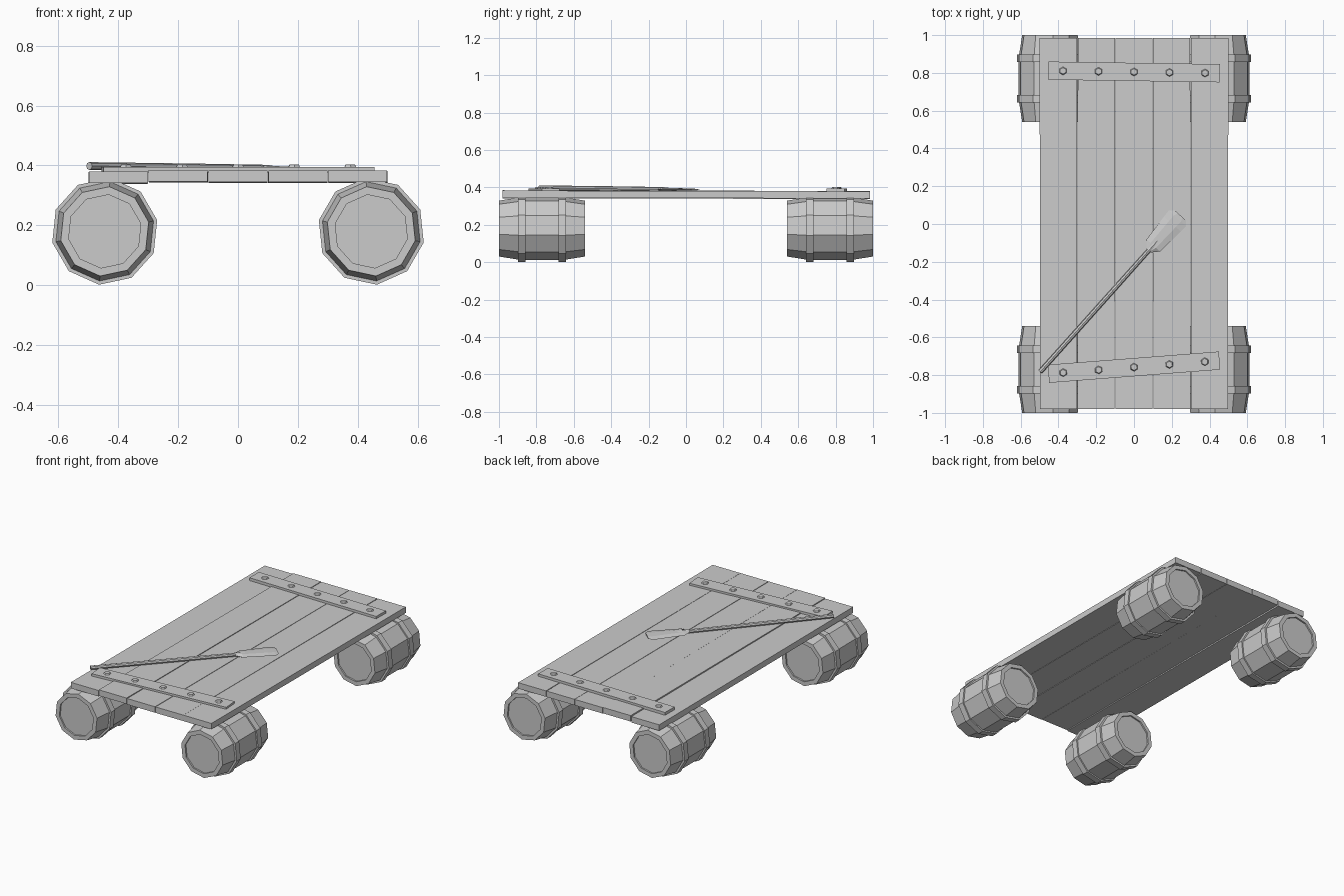
import bpy, bmesh, math
from mathutils import Matrix

if "Cube" in bpy.data.objects:
    bpy.data.objects.remove(bpy.data.objects["Cube"], do_unlink=True)

# single plain grey
GREY = (0.6, 0.6, 0.6, 1)
mat = bpy.data.materials.new("plain_grey")
mat.use_nodes = True
mat.diffuse_color = GREY
mat.node_tree.nodes["Principled BSDF"].inputs["Base Color"].default_value = GREY


def finish(name, bm, loc=(0, 0, 0), rot=(0, 0, 0)):
    bmesh.ops.recalc_face_normals(bm, faces=bm.faces)
    mesh = bpy.data.meshes.new(name)
    bm.to_mesh(mesh)
    bm.free()
    mesh.materials.append(mat)
    obj = bpy.data.objects.new(name, mesh)
    obj.location, obj.rotation_euler = loc, rot
    bpy.context.collection.objects.link(obj)
    return obj


def box(name, size, loc, rot=(0, 0, 0)):
    bm = bmesh.new()
    bmesh.ops.create_cube(bm, size=1, matrix=Matrix.Diagonal((*size, 1)))
    return finish(name, bm, loc, rot)


def loft(bm, rings, closed=False):
    """Skin point rings; cap the ends, or join last to first when closed."""
    rings = [[bm.verts.new(p) for p in ring] for ring in rings]
    n = len(rings[0])
    pairs = list(zip(rings, rings[1:]))
    if closed:
        pairs.append((rings[-1], rings[0]))
    else:
        bm.faces.new(rings[0])
        bm.faces.new(rings[-1])
    for a, b in pairs:
        for i in range(n):
            j = (i + 1) % n
            bm.faces.new((a[i], a[j], b[j], b[i]))


def lathe_y(name, profile, loc, side, closed=False):
    """Ten-sided turning about y from (radius, y) points."""
    angles = [math.radians(12 + 36 * i) for i in range(10)]
    bm = bmesh.new()
    loft(bm, [[(-side * r * math.cos(a), y, r * math.sin(a)) for a in angles]
              for r, y in profile], closed)
    return finish(name, bm, loc)


# barrels with recessed lids and two hoops each
HALF = [(0.123, 0.22), (0.123, 0.23), (0.15, 0.23), (0.17, 0.108)]
BODY = [(r, -y) for r, y in HALF] + HALF[::-1]
HOOP = [(0.165, -0.02), (0.179, -0.02), (0.179, 0.02), (0.165, 0.02)]
for side, s_name in ((-1, "right"), (1, "left")):
    for end, e_name in ((-1, "front"), (1, "back")):
        x, y, z = side * 0.445, end * 0.77, 0.18
        label = f"{e_name}_{s_name}"
        lathe_y(f"barrel_{label}", BODY, (x, y, z), side)
        for k in (-1, 1):
            lathe_y(f"hoop_{label}_{'inner' if k != end else 'outer'}", HOOP,
                    (x, y + k * 0.108, z), side, True)

# deck planks, slightly uneven
for i in range(5):
    lift = (-0.003, 0.002, 0, 0, 0)[i]
    yaw = (0.001, -0.001, 0, 0.001, -0.001)[i]
    box(f"deck_plank_{i + 1}", (0.197, 1.965, 0.038),
        (-0.4 + 0.2 * i, 0.002, 0.362 + lift), (-0.002, 0, yaw))

# cross battens, each with five bolts
for name, y, yaw in (("front", -0.758, 0.077), ("back", 0.805, -0.015)):
    box(f"{name}_batten", (0.908, 0.096, 0.018), (0, y, 0.386), (0, 0, yaw))
    bm = bmesh.new()
    for i in range(5):
        bmesh.ops.create_cone(bm, cap_ends=True, segments=6, radius1=0.023,
                              radius2=0.017, depth=0.01,
                              matrix=Matrix.Translation((-0.376 + 0.188 * i, 0, 0)))
    finish(f"{name}_batten_bolts", bm, (0, y, 0.398), (0, 0, yaw))

# oar lying diagonally on the deck
OAR_LOC = (-0.49, -0.775, 0.398)
OAR_ROT = (0, 0.009, math.atan2(0.81, 0.725))
bm = bmesh.new()
loft(bm, [[(u, r * math.cos(a), r * math.sin(a))
           for a in (math.tau * i / 8 for i in range(8))]
          for u, r in ((-0.01, 0.013), (0.5, 0.013), (0.88, 0.012), (0.95, 0.005))])
finish("oar_shaft", bm, OAR_LOC, OAR_ROT)

bm = bmesh.new()
sections = ((0.85, 0.014, 0.009), (0.888, 0.048, 0.008), (1.04, 0.06, 0.006),
            (1.08, 0.062, 0.005), (1.102, 0.04, 0.004))
loft(bm, [[(u, -w, 0), (u, -w * 0.4, h), (u, w * 0.4, h),
           (u, w, 0), (u, w * 0.4, -h), (u, -w * 0.4, -h)]
          for u, w, h in sections])
finish("oar_blade", bm, OAR_LOC, OAR_ROT)
